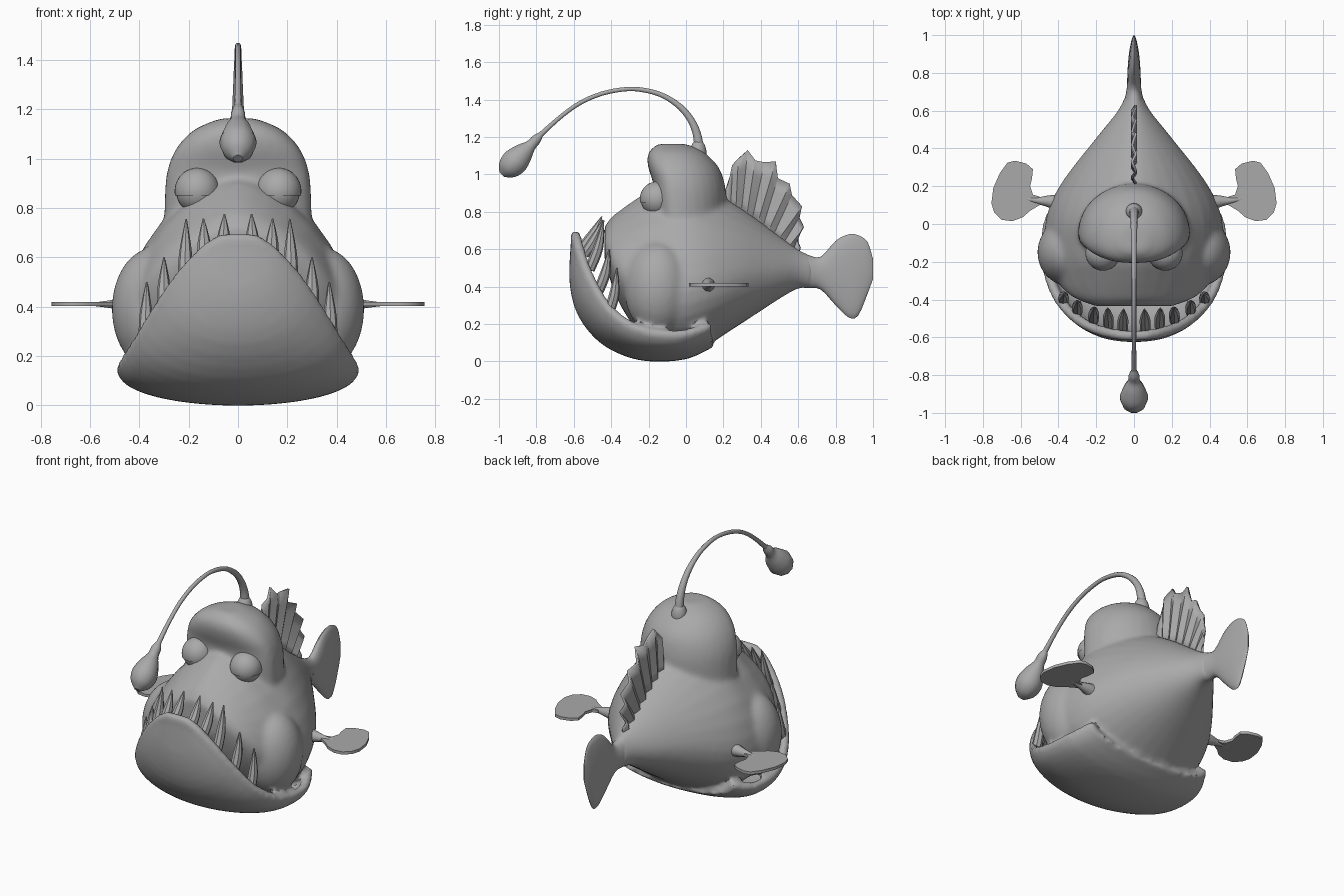
import bpy, bmesh, math
from mathutils import Vector, Matrix

if "Cube" in bpy.data.objects:
    bpy.data.objects.remove(bpy.data.objects["Cube"])

grey = bpy.data.materials.new("skin_grey")
grey.diffuse_color = (0.4, 0.4, 0.4, 1)
grey.use_nodes = True
grey.node_tree.nodes["Principled BSDF"].inputs["Base Color"].default_value = grey.diffuse_color


def spline(pts, n):
    """Catmull-Rom resampling of a list of equal-length tuples."""
    out = []
    for i in range(len(pts) - 1):
        a, b, c, d = (pts[max(i - 1, 0)], pts[i], pts[i + 1], pts[min(i + 2, len(pts) - 1)])
        for k in range(n):
            t = k / n
            out.append(tuple(0.5 * (2 * q + (r - p) * t + (2 * p - 5 * q + 4 * r - s) * t * t
                                    + (3 * q - p - 3 * r + s) * t ** 3)
                             for p, q, r, s in zip(a, b, c, d)))
    return out + [pts[-1]]


def new_object(name, bm, recalc=True):
    if recalc:
        bmesh.ops.recalc_face_normals(bm, faces=bm.faces[:])
    mesh = bpy.data.meshes.new(name)
    bm.to_mesh(mesh)
    bm.free()
    ob = bpy.data.objects.new(name, mesh)
    bpy.context.collection.objects.link(ob)
    return ob


def select(obs):
    bpy.ops.object.select_all(action='DESELECT')
    for ob in obs:
        ob.select_set(True)
    bpy.context.view_layer.objects.active = obs[0]


def to_mesh(ob):
    select([ob])
    bpy.ops.object.convert(target='MESH')
    return bpy.context.view_layer.objects.active


def grid(rows, closed, bm):
    """Skin rows of points; closed rows become capped tubes."""
    vs = [[bm.verts.new(p) for p in row] for row in rows]
    n = len(vs[0])
    for a, b in zip(vs, vs[1:]):
        for i in range(n if closed else n - 1):
            j = (i + 1) % n
            bm.faces.new((a[i], a[j], b[j], b[i]))
    if closed:
        bm.faces.new(vs[0])
        bm.faces.new(vs[-1])


def loft(name, stations, axis, n_hi, n_lo, steps=3, seg=32):
    """Stations: position, half width, middle, high and low limit."""
    rows = []
    for t, w, mid, hi, lo in spline(stations, steps):
        row = []
        for k in range(seg):
            c, s = math.cos(2 * math.pi * k / seg), math.sin(2 * math.pi * k / seg)
            e = 2 / (n_hi if s > 0 else n_lo)
            x = math.copysign(abs(c) ** e, c) * w
            a = mid + abs(s) ** e * ((hi - mid) if s > 0 else (lo - mid))
            row.append((x, t, a) if axis == 'y' else (x, a, t))
        rows.append(row)
    bm = bmesh.new()
    grid(rows, True, bm)
    return new_object(name, bm)


def tube(name, pts, steps=4, res=3):
    """Round tube through (x, y, z, radius) points."""
    cu = bpy.data.curves.new(name, 'CURVE')
    cu.dimensions = '3D'
    cu.bevel_depth = 1
    cu.bevel_resolution = res
    cu.use_fill_caps = True
    path = spline(pts, steps)
    sp = cu.splines.new('POLY')
    sp.points.add(len(path) - 1)
    for p, (x, y, z, r) in zip(sp.points, path):
        p.co = (x, y, z, 1)
        p.radius = max(r, 0.002)
    ob = bpy.data.objects.new(name, cu)
    bpy.context.collection.objects.link(ob)
    return to_mesh(ob)


def ball(name, loc, size, cut_z=None):
    bm = bmesh.new()
    bmesh.ops.create_uvsphere(bm, u_segments=32, v_segments=20, radius=1,
                              matrix=Matrix.Translation(loc) @ Matrix.Diagonal((*size, 1)))
    if cut_z is not None:
        bmesh.ops.bisect_plane(bm, geom=bm.verts[:] + bm.edges[:] + bm.faces[:],
                               plane_co=(0, 0, cut_z), plane_no=(0, 0, 1), clear_inner=True)
    return new_object(name, bm, cut_z is None)


# Trunk and snout
trunk = loft("body", [
    (.68, .045, .48, .565, .39), (.6, .085, .49, .60, .39), (.5, .165, .48, .67, .335),
    (.4, .245, .47, .745, .27), (.3, .325, .45, .815, .205), (.2, .395, .42, .875, .14),
    (.1, .445, .40, .92, .075), (0, .47, .38, .95, .03), (-.1, .475, .37, .93, .04),
    (-.2, .455, .38, .91, .10), (-.28, .42, .42, .86, .19), (-.35, .37, .48, .81, .30),
    (-.40, .30, .55, .77, .42), (-.435, .20, .62, .72, .54)], 'y', 1.6, 2.1)

# Forehead hump
hump = loft("hump", [
    (.65, .30, -.04, .20, -.15), (.85, .297, -.05, .215, -.17), (.95, .287, -.06, .207, -.175),
    (1.03, .257, -.07, .18, -.20), (1.09, .21, -.07, .13, -.207), (1.13, .155, -.07, .08, -.19),
    (1.163, .07, -.08, 0, -.15)], 'z', 2, 2.5)

cheeks = [ball("cheek", (s * .34, -.15, .39), (.172, .18, .25)) for s in (-1, 1)]

# Lower jaw scoop: rim x, y, z, then keel y, z
jaw_rows = spline([
    (.02, -.59, .67, -.59, .66), (.09, -.585, .655, -.597, .58), (.19, -.56, .565, -.60, .42),
    (.29, -.51, .435, -.56, .26), (.385, -.415, .28, -.455, .125), (.445, -.29, .185, -.32, .05),
    (.465, -.15, .145, -.18, .022), (.455, 0, .145, 0, .035), (.39, .13, .19, .14, .10)], 3)
rows = []
for rx, ry, rz, ky, kz in jaw_rows:
    row = []
    for k in range(-12, 13):
        a = k / 12 * math.pi / 2
        f = 1 - math.cos(a)
        row.append((rx * math.sin(a), ky + (ry - ky) * f, kz + (rz - kz) * f))
    rows.append(row)
bm = bmesh.new()
grid(rows, False, bm)
jaw = new_object("jaw", bm)
shell = jaw.modifiers.new("thickness", 'SOLIDIFY')
shell.thickness = .045
shell.offset = 0
jaw = to_mesh(jaw)

# Rounded lip along the jaw rim
half = [(r[0], r[1], r[2], .029) for r in jaw_rows[1:]]
lip = tube("lip", [(-x, y, z, r) for x, y, z, r in reversed(half)] + half, 1)

# Blend the fleshy parts into one skin
select([trunk, hump, jaw, lip] + cheeks)
bpy.ops.object.join()
remesh = trunk.modifiers.new("blend", 'REMESH')
remesh.mode = 'VOXEL'
remesh.voxel_size = .016
soft = trunk.modifiers.new("soften", 'SMOOTH')
soft.factor = .5
soft.iterations = 6
to_mesh(trunk)

# Tail fin
loft("tail_fin", [
    (.58, .07, .49, .59, .40), (.65, .052, .48, .57, .392), (.72, .038, .47, .56, .385),
    (.80, .035, .47, .645, .30), (.87, .03, .46, .68, .235), (.92, .024, .46, .675, .245),
    (.97, .014, .49, .64, .36), (.999, .004, .50, .55, .44)], 'y', 2, 2, 3, 24)

# Ridged dorsal fin, given by its ragged edge
tips = [(.215, .92), (.25, 1.05), (.28, 1.085), (.33, 1.13), (.37, 1.075), (.42, 1.065),
        (.48, 1.07), (.49, .98), (.555, .95), (.565, .89), (.62, .83), (.605, .77),
        (.63, .72), (.595, .66), (.61, .61)]
rows = []
for i, (y, z) in enumerate(tips):
    t = i / (len(tips) - 1)
    root = Vector((0, .21 + .39 * t, .83 - .26 * t))
    tip = Vector((0, y, z))
    rows.append([root.lerp(tip, k / 4) + Vector(((-1) ** i * .01, 0, 0)) for k in range(5)])
bm = bmesh.new()
grid(rows, False, bm)
dorsal = new_object("dorsal_fin", bm)
plate = dorsal.modifiers.new("thickness", 'SOLIDIFY')
plate.thickness = .014
plate.offset = 0

fin = [(.50, .10), (.55, .07), (.59, .035), (.645, .015), (.70, .022), (.74, .06), (.755, .11),
       (.745, .19), (.71, .27), (.67, .325), (.63, .335), (.57, .32), (.535, .29), (.54, .24),
       (.55, .20), (.535, .155), (.50, .145)]
teeth = [((.06, -.56, .60), (.055, -.45, .775)), ((.135, -.545, .57), (.14, -.445, .757)),
         ((.215, -.515, .49), (.21, -.44, .755)), ((.30, -.47, .37), (.30, -.41, .60)),
         ((.375, -.415, .25), (.37, -.37, .50))]
for s, side in ((-1, "left"), (1, "right")):
    # Pectoral fin and its stalk
    bm = bmesh.new()
    face = bm.faces.new([bm.verts.new((s * x, y, .402)) for x, y in fin])
    up = bmesh.ops.extrude_face_region(bm, geom=[face])
    bmesh.ops.translate(bm, vec=(0, 0, .017),
                        verts=[v for v in up["geom"] if isinstance(v, bmesh.types.BMVert)])
    new_object(side + "_pectoral_fin", bm)
    tube(side + "_fin_stalk", [(s * .38, .11, .41, .05), (s * .45, .12, .41, .032),
                               (s * .51, .124, .41, .018), (s * .58, .135, .41, .008)])
    # Eye with heavy upper lid
    ball(side + "_eye", (s * .165, -.155, .868), (.086, .086, .09))
    ball(side + "_eyelid", (s * .165, -.155, .868), (.092, .092, .094), .85)
    # Fangs, slightly bowed
    for i, (a, b) in enumerate(teeth):
        a, b = Vector((s * a[0], *a[1:])), Vector((s * b[0], *b[1:]))
        m = a.lerp(b, .45) + Vector((0, .012, 0))
        tube(f"{side}_tooth_{i + 1}", [(*a, .027), (*m, .027), (*b, .003)], 4, 2)

# Lure: socket, stalk and teardrop bulb
ball("lure_socket", (0, .065, 1.11), (.045, .045, .075))
tube("lure_stalk", [
    (0, .07, 1.10, .03), (0, .062, 1.20, .024), (0, .03, 1.285, .02), (0, -.03, 1.36, .017),
    (0, -.12, 1.42, .014), (0, -.22, 1.45, .013), (0, -.32, 1.456, .012), (0, -.45, 1.432, .012),
    (0, -.57, 1.38, .012), (0, -.68, 1.30, .012), (0, -.79, 1.20, .015)])
tube("lure_bulb", [
    (0, -.775, 1.215, .014), (0, -.80, 1.188, .028), (0, -.83, 1.155, .032),
    (0, -.87, 1.115, .058), (0, -.915, 1.068, .075), (0, -.957, 1.027, .06),
    (0, -.985, 1.0, .02)])

# Shared finish
meshes = [o for o in bpy.context.scene.objects if o.type == 'MESH']
for ob in meshes:
    ob.data.materials.clear()
    ob.data.materials.append(grey)
select(meshes)
bpy.ops.object.shade_smooth_by_angle(angle=math.radians(40))
